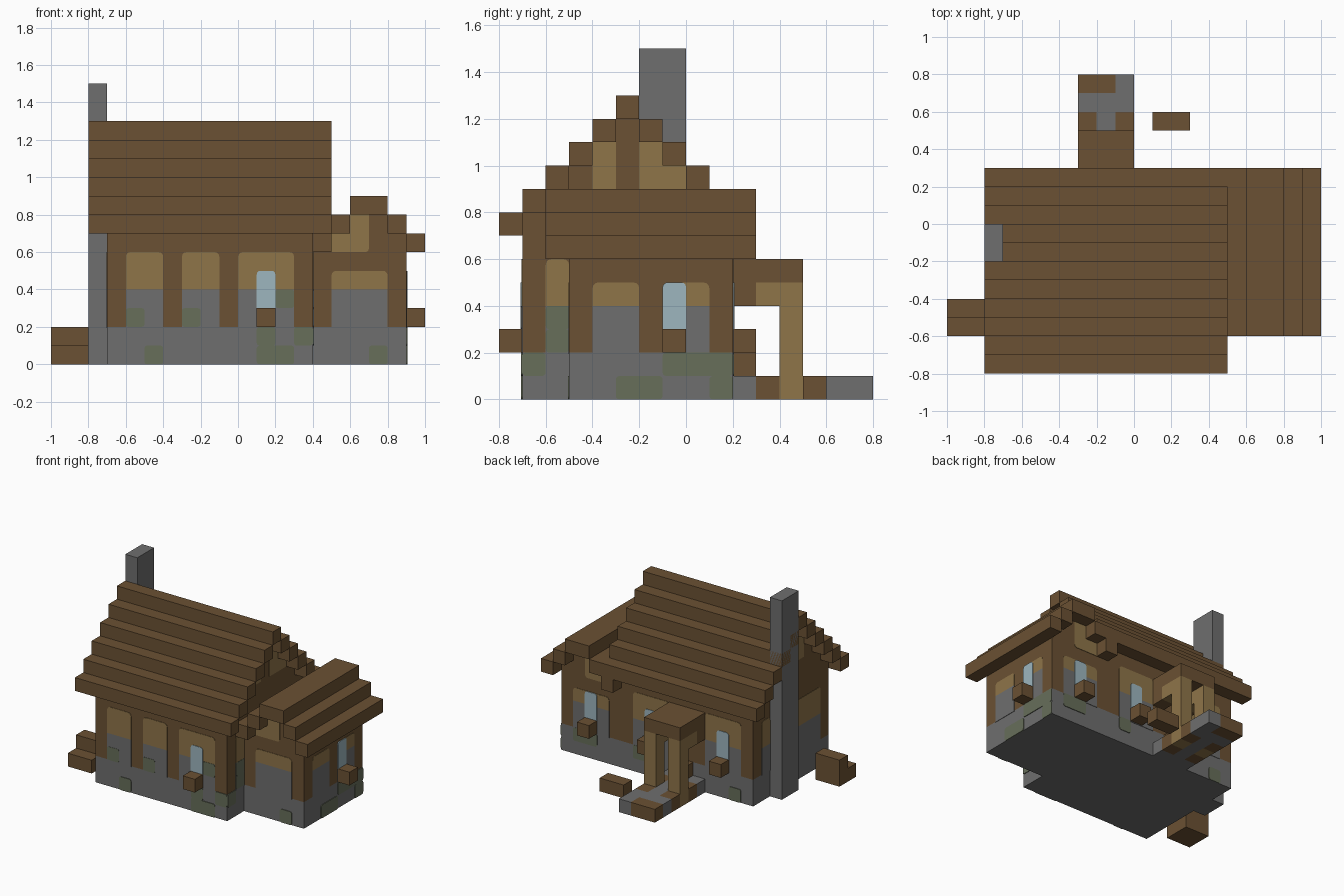
import bpy, bmesh, math

cube = bpy.data.objects.get("Cube")
if cube:
    bpy.data.objects.remove(cube)


def material(name, hex_code):
    def linear(c):
        return c / 12.92 if c <= 0.04045 else ((c + 0.055) / 1.055) ** 2.4
    rgb = [linear(c / 255) for c in bytes.fromhex(hex_code)]
    m = bpy.data.materials.new(name)
    m.use_nodes = True
    m.diffuse_color = (*rgb, 1)
    m.node_tree.nodes["Principled BSDF"].inputs["Base Color"].default_value = (*rgb, 1)
    return m


TIMBER = material("dark timber", "6B5133")
PLASTER = material("tan plaster", "8F7549")
STONE = material("grey stone", "6E6E6E")
MOSS = material("mossy stone", "676E5A")
GLASS = material("pale glass", "9DB6BF")
U = 0.1  # block size


def finish(name, bm, mat):
    bmesh.ops.recalc_face_normals(bm, faces=bm.faces)
    mesh = bpy.data.meshes.new(name)
    bm.to_mesh(mesh)
    bm.free()
    mesh.materials.append(mat)
    obj = bpy.data.objects.new(name, mesh)
    bpy.context.collection.objects.link(obj)


def prism(name, mat, outline, axis, a, b):
    """Extrude a 2D outline (horizontal, z) along the x or y axis."""
    bm = bmesh.new()
    at = (lambda h, z, d: (d, h, z)) if axis == "x" else (lambda h, z, d: (h, d, z))
    face = bm.faces.new([bm.verts.new(at(h, z, a)) for h, z in outline])
    new = bmesh.ops.extrude_face_region(bm, geom=[face])["geom"]
    shift = at(0, 0, b - a)
    bmesh.ops.translate(bm, vec=shift, verts=[v for v in new if isinstance(v, bmesh.types.BMVert)])
    finish(name, bm, mat)


def box(name, mat, x0, x1, y0, y1, z0, z1):
    prism(name, mat, [(x0, z0), (x1, z0), (x1, z1), (x0, z1)], "y", y0, y1)


def plate(name, mat, wall, h0, h1, z0, z1, thick=0.003, top=0.0, bottom=0.0):
    """Thin painted panel on a wall, with rounded top or bottom corners."""
    axis, pos, sign = wall
    pts = []
    corners = [(h1, z1, -1, -1, 0, top), (h0, z1, 1, -1, 90, top),
               (h0, z0, 1, 1, 180, bottom), (h1, z0, -1, 1, 270, bottom)]
    for h, z, sh, sz, start, r in corners:
        for i in range(4 if r else 1):
            t = math.radians(start + 30 * i)
            pts.append((h + r * (sh + math.cos(t)), z + r * (sz + math.sin(t))) if r else (h, z))
    prism(name, mat, pts, axis, pos - sign * 0.002, pos + sign * thick)


def bay(wall, h0, h1, top):
    plate("stone_infill", STONE, wall, h0, h1, 0.195, 0.4)
    plate("plaster_infill", PLASTER, wall, h0, h1, 0.4, top, top=0.025)


def moss(wall, *cells):
    for h0, h1, z in cells:
        plate("moss_patch", MOSS, wall, h0, h1, z, z + U, 0.005, 0.015, 0.015)


def window(wall, h):
    """Glass pane with a planter block below it."""
    axis, pos, sign = wall
    plate("window_glass", GLASS, wall, h, h + U, 0.3, 0.5, 0.007, 0.02)
    prism("window_planter", TIMBER, [(h, 0.2), (h + U, 0.2), (h + U, 0.3), (h, 0.3)],
          axis, pos, pos + sign * U)


# Walls: axis, position, outward direction
FRONT, BACK = ("y", -0.7, -1), ("y", 0.2, 1)
WING_FRONT, WING_SIDE = ("y", -0.5, -1), ("x", 0.9, 1)
EAST, WEST = ("x", 0.4, 1), ("x", -0.7, -1)

# Stone plinths
box("house_plinth", STONE, -0.7, 0.4, -0.7, 0.2, 0, 0.2)
box("wing_plinth", STONE, 0.4, 0.9, -0.5, 0.2, 0, 0.2)

# House body with stepped gables
left, right = [], []
for k in range(5):
    low = 0.2 if k == 0 else 0.7 + k * U
    high = 0.8 + k * U
    left += [(-0.7 + k * U, low), (-0.7 + k * U, high)]
    right += [(0.2 - k * U, low), (0.2 - k * U, high)]
prism("house_walls", TIMBER, left + right[::-1], "x", -0.7, 0.4)

# Wing body
box("wing_walls", TIMBER, 0.4, 0.9, -0.5, 0.2, 0.2, 0.7)
box("wing_gable", TIMBER, 0.5, 0.8, -0.5, 0.2, 0.7, 0.8)

# Main roof courses on both slopes, then the ridge
for k in range(5):
    z = 0.7 + k * U
    for y in (-0.8 + k * U, 0.2 - k * U):
        box("roof_course", TIMBER, -0.8, 0.5, y, y + U, z, z + U)
box("roof_ridge", TIMBER, -0.8, 0.5, -0.3, -0.2, 1.2, 1.3)

# Wing roof
for k in range(2):
    z = 0.6 + k * U
    for x in (0.4 + k * U, 0.9 - k * U):
        box("wing_roof_course", TIMBER, x, x + U, -0.6, 0.3, z, z + U)
box("wing_roof_ridge", TIMBER, 0.6, 0.8, -0.6, 0.3, 0.8, 0.9)

# Chimney
box("chimney", STONE, -0.8, -0.7, -0.2, 0, 0, 1.5)

# Infill between the posts
for h0, h1 in ((-0.6, -0.4), (-0.3, -0.1), (0, 0.3)):
    bay(FRONT, h0, h1, 0.6)
for h0, h1 in ((-0.6, -0.3), (0, 0.3)):
    bay(BACK, h0, h1, 0.6)
for h0, h1 in ((-0.6, -0.2), (0, 0.1)):
    bay(WEST, h0, h1, 0.6)
bay(EAST, -0.6, -0.5, 0.6)
for h0, h1 in ((-0.4, -0.2), (-0.1, 0.1)):
    bay(WING_SIDE, h0, h1, 0.5)
for wall in (WING_FRONT, BACK):
    bay(wall, 0.5, 0.8, 0.5)
    plate("wing_gable_plaster", PLASTER, wall, 0.6, 0.7, 0.6, 0.8, bottom=0.02)
    plate("wing_gable_plaster_low", PLASTER, wall, 0.5, 0.62, 0.6, 0.7)
for wall in (EAST, WEST):
    for h in (-0.4, -0.2):
        plate("gable_plaster", PLASTER, wall, h, h + U, 0.9, 1.1)
    plate("gable_plaster_low", PLASTER, wall, -0.1, 0, 0.9, 1.0)

# Windows with planters
window(FRONT, 0.1)
window(WING_SIDE, -0.1)
for h in (0.6, 0.1, -0.5):
    window(BACK, h)

# Moss on the stone
moss(FRONT, (-0.5, -0.4, 0), (-0.6, -0.5, 0.2), (-0.3, -0.2, 0.2), (0.1, 0.3, 0),
     (0.1, 0.2, 0.1), (0.3, 0.4, 0.1), (0.2, 0.3, 0.3))
moss(WING_FRONT, (0.7, 0.8, 0))
moss(WING_SIDE, (-0.3, -0.1, 0), (-0.1, 0.2, 0.1), (0.1, 0.2, 0))
moss(EAST, (-0.7, -0.6, 0.1), (-0.6, -0.5, 0.2), (-0.6, -0.5, 0.3))
moss(BACK, (0.6, 0.8, 0.1), (0.2, 0.3, 0.1), (-0.6, -0.5, 0))

# Porch path, a mix of stone and timber blocks
wood = {(0, 1), (2, 1), (0, 3), (2, 3), (0, 5), (1, 5)}
posts = {(0, 2), (2, 2)}
for i in range(3):
    for j in range(6):
        if (i, j) not in posts:
            x, y = -0.3 + i * U, 0.2 + j * U
            box("path_block", TIMBER if (i, j) in wood else STONE, x, x + U, y, y + U, 0, U)

# Porch posts, beams and roof
for x in (-0.3, -0.1):
    box("porch_post", PLASTER, x, x + U, 0.4, 0.5, 0, 0.5)
    box("porch_beam", PLASTER, x, x + U, 0.3, 0.4, 0.4, 0.5)
    box("porch_bracket", TIMBER, x, x + U, 0.2, 0.3, 0.4, 0.5)
box("porch_roof", TIMBER, -0.3, 0, 0.2, 0.5, 0.5, 0.6)
box("door_step", TIMBER, -0.2, -0.1, 0.2, 0.3, 0.1, 0.2)

# Bench and log pile
box("bench", TIMBER, 0.1, 0.3, 0.5, 0.6, 0, 0.1)
box("log_pile_low", TIMBER, -1.0, -0.8, -0.6, -0.5, 0, 0.1)
box("log_pile_high", TIMBER, -1.0, -0.8, -0.5, -0.4, 0, 0.2)
